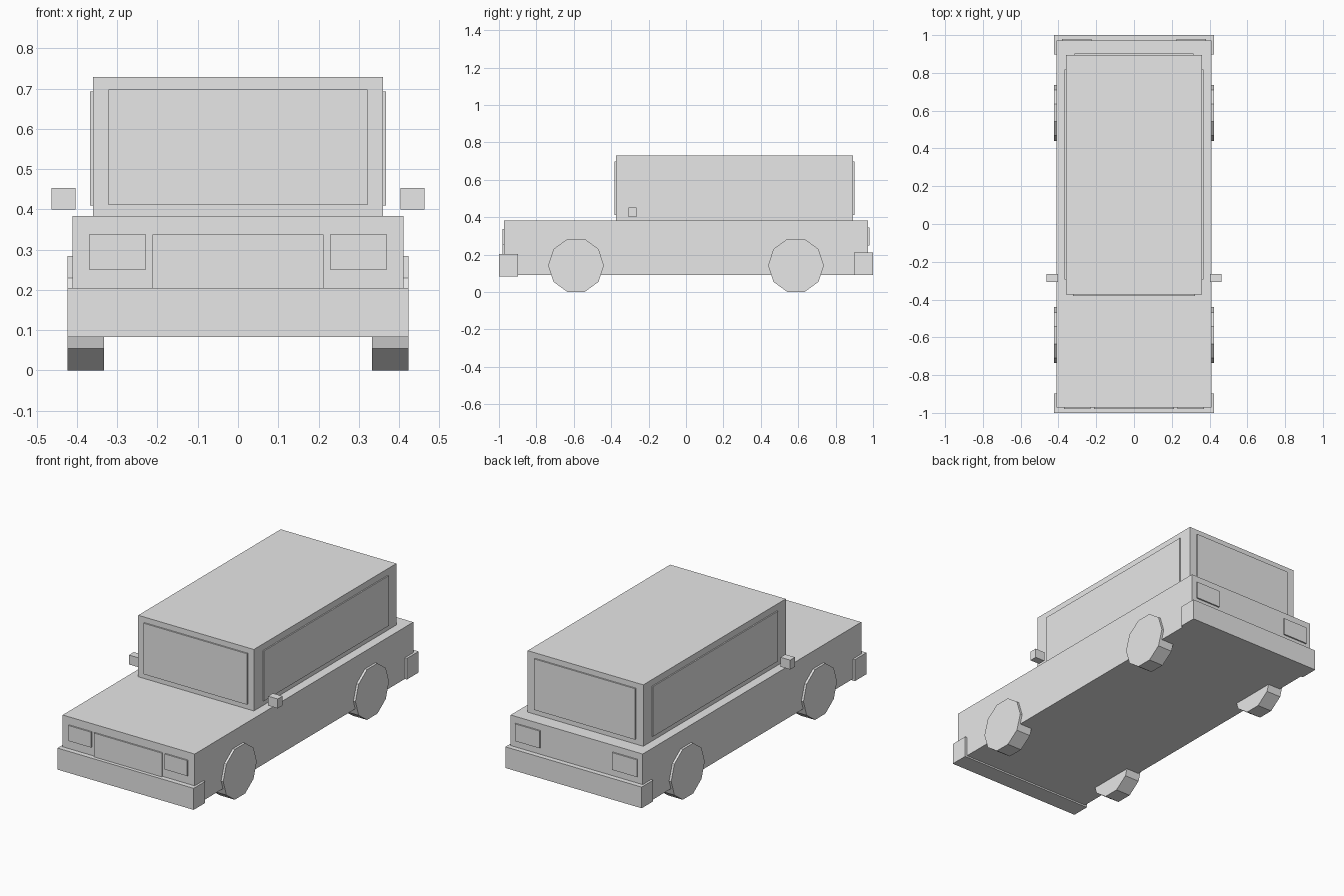
import bpy
from math import radians

if "Cube" in bpy.data.objects:
    bpy.data.objects.remove(bpy.data.objects["Cube"], do_unlink=True)

grey = bpy.data.materials.new("light_grey")
grey.use_nodes = True
COLOUR = (0.8, 0.8, 0.8, 1)
grey.diffuse_color = COLOUR
grey.node_tree.nodes["Principled BSDF"].inputs["Base Color"].default_value = COLOUR


def box(name, x, y, z):
    """Box spanning the given (low, high) range on each axis."""
    bpy.ops.mesh.primitive_cube_add(size=1, location=[sum(r) / 2 for r in (x, y, z)])
    ob = bpy.context.object
    ob.name = name
    ob.scale = [r[1] - r[0] for r in (x, y, z)]
    bpy.ops.object.transform_apply(location=False, rotation=False)
    ob.data.materials.append(grey)
    return ob


def pair(name, x, y, z):
    """The same box on the left (+x) and right (-x) side."""
    box("left_" + name, x, y, z)
    box("right_" + name, (-x[1], -x[0]), y, z)


def wide(half):
    return (-half, half)


# Body and cabin
box("lower_body", wide(0.411), wide(0.972), (0.092, 0.383))
box("cabin", wide(0.36), (-0.373, 0.894), (0.38, 0.729))

# Bumpers wrap around the body ends
box("front_bumper", wide(0.424), (-1.0, -0.897), (0.083, 0.204))
box("rear_bumper", wide(0.424), (0.897, 1.0), (0.092, 0.211))

# Windows as thin raised plates
box("windshield", wide(0.322), (-0.381, -0.372), (0.411, 0.698))
box("rear_window", wide(0.314), (0.893, 0.902), (0.411, 0.698))
pair("side_window", (0.358, 0.367), (-0.293, 0.817), (0.41, 0.692))

# Grille, lights and mirrors
box("grille", wide(0.212), (-0.98, -0.971), (0.2, 0.338))
pair("headlight", (0.229, 0.37), (-0.98, -0.971), (0.251, 0.338))
pair("tail_light", (0.226, 0.38), (0.971, 0.98), (0.248, 0.345))
pair("side_mirror", (0.403, 0.463), (-0.308, -0.265), (0.4, 0.453))

# Ten-sided wheels, resting on a flat facet
for end, y in (("front", -0.588), ("rear", 0.588)):
    for side, sign in (("left", 1), ("right", -1)):
        bpy.ops.mesh.primitive_cylinder_add(
            vertices=10, radius=0.149, depth=0.091,
            location=(sign * 0.3785, y, 0.142), rotation=(0, radians(90), 0))
        wheel = bpy.context.object
        wheel.name = f"{end}_{side}_wheel"
        wheel.data.materials.append(grey)
